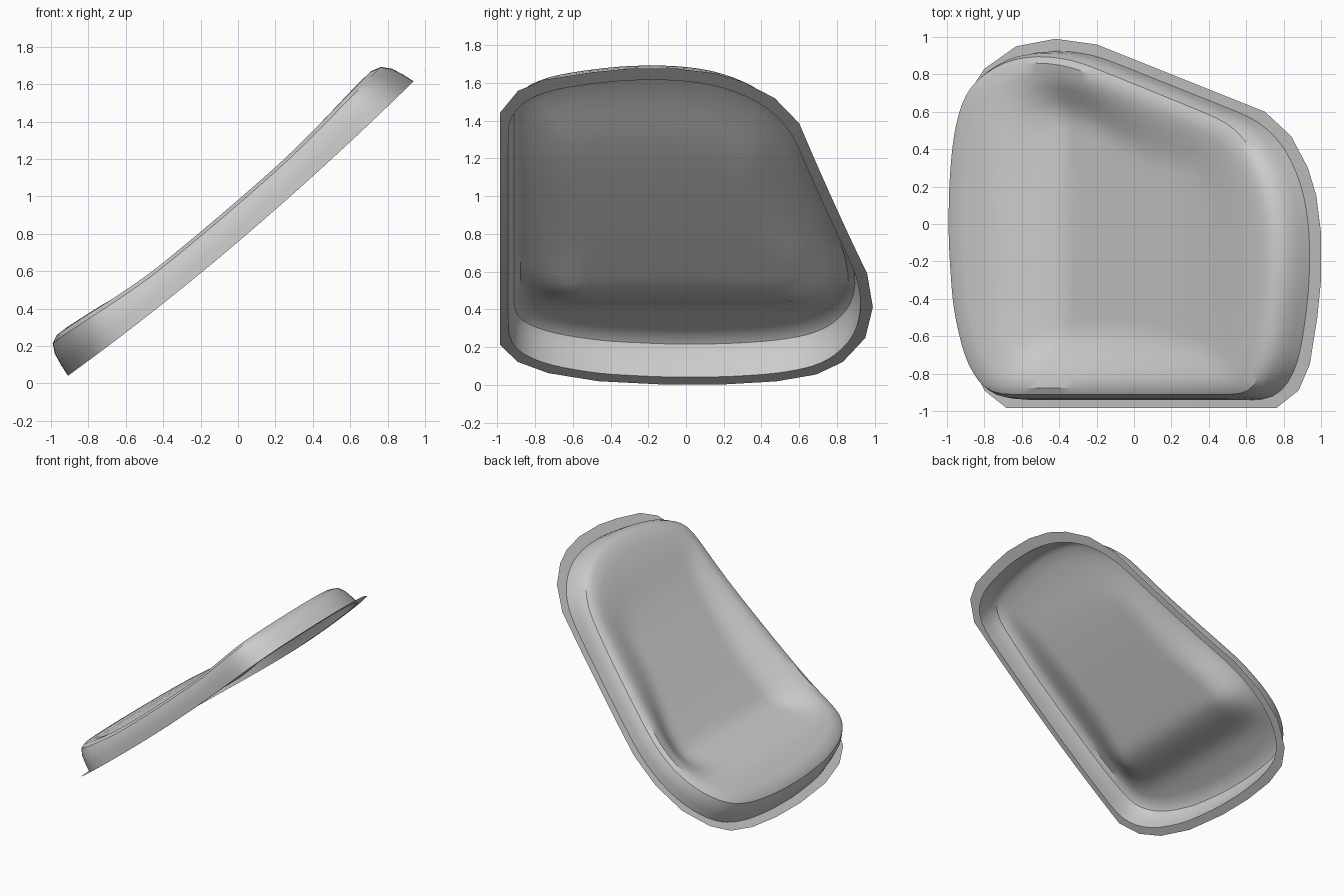
import bpy, bmesh
from mathutils import Vector

if "Cube" in bpy.data.objects:
    bpy.data.objects.remove(bpy.data.objects["Cube"])

# Plan outline (x, y) of the flat flange, counter-clockwise
OUTLINE = [(-.68, -.985), (.76, -.985), (.88, -.89), (.94, -.75), (.98, -.5), (1, -.3),
           (1, -.05), (.975, .15), (.93, .3), (.84, .47), (.7, .6), (-.2, .96), (-.42, .99),
           (-.63, .95), (-.8, .83), (-.89, .69), (-.94, .48), (-.963, .2), (-.965, -.1),
           (-.94, -.46), (-.88, -.73), (-.8, -.89)]
# Edge section: (inset from outline, height above flange)
SECTION = [(0, 0), (.055, 0), (.058, .055), (.065, .11), (.085, .152), (.12, .17)]
CENTRE = Vector((-.08, -.08))
RINGS = 14


def smooth(a, b, t):
    t = max(0, min(1, (t - a) / (b - a)))
    return t * t * (3 - 2 * t)


def place(p, h):
    """Lift plan point p by h along the normal of the curved sloping base."""
    x, y = p
    z = .757 + .85 * x + .069 * x * x
    n = Vector((-(.85 + .138 * x), 0, 1)).normalized()
    return Vector((x, y, z)) + n * h * (1 + .25 * smooth(-.3, -.9, x) + .16 * smooth(.3, .9, x))


def dip(x):
    """Depth of the seat hollow, deepest at the fold between base and back."""
    if x < -.32:
        return .14 * smooth(-.66, -.32, x)
    return .14 * max(0, (.8 - x) / 1.12)


# Split long outline edges, then find inward normals
pts = []
for i, a in enumerate(OUTLINE):
    a, b = Vector(a), Vector(OUTLINE[(i + 1) % len(OUTLINE)])
    steps = max(1, round((b - a).length / .065))
    pts += [a.lerp(b, k / steps) for k in range(steps)]
count = len(pts)
normals = []
for i, p in enumerate(pts):
    e1 = (p - pts[i - 1]).normalized()
    e2 = (pts[(i + 1) % count] - p).normalized()
    t = (e1 + e2).normalized()
    normals.append(Vector((-t.y, t.x)) / t.dot(e1))


def inset_loop(inset, h):
    """Inset outline with rounded corners; narrow at the straight side, sloped at the top."""
    loop = []
    for p, n in zip(pts, normals):
        side = smooth(.5, .95, n.y)
        top = smooth(.3, .9, -n.x) * smooth(0, .7, p.x)
        d = inset - .012 * side + .14 * h * top + .006 * top if inset else 0
        loop.append(p + n * d)
    for _ in range(3 if inset else 0):
        loop = [q * .5 + (loop[i - 1] + loop[(i + 1) % count]) * .25
                for i, q in enumerate(loop)]
    return loop


bm = bmesh.new()
loops = []
# Flange, side wall and rounded rim
for inset, h in SECTION:
    rim = inset_loop(inset, h)
    loops.append([bm.verts.new(place(p, h)) for p in rim])
# Hollowed top panel
for r in range(1, RINGS):
    k = 1 - r / RINGS
    ring = []
    for q in rim:
        p = CENTRE.lerp(q, k)
        edge = (q - p).length
        ring.append(bm.verts.new(place(p, .173 - dip(p.x) * smooth(0, .34, edge))))
    loops.append(ring)
for a, b in zip(loops, loops[1:]):
    for i in range(count):
        j = (i + 1) % count
        bm.faces.new((a[i], a[j], b[j], b[i]))
mid = bm.verts.new(place(CENTRE, .173 - dip(CENTRE.x)))
for i in range(count):
    bm.faces.new((loops[-1][i], loops[-1][(i + 1) % count], mid))

mesh = bpy.data.meshes.new("seat_shell")
bm.to_mesh(mesh)
bm.free()
seat = bpy.data.objects.new("seat_shell", mesh)
bpy.context.collection.objects.link(seat)
bpy.context.view_layer.objects.active = seat
seat.select_set(True)
bpy.ops.object.shade_smooth_by_angle(angle=.6)
